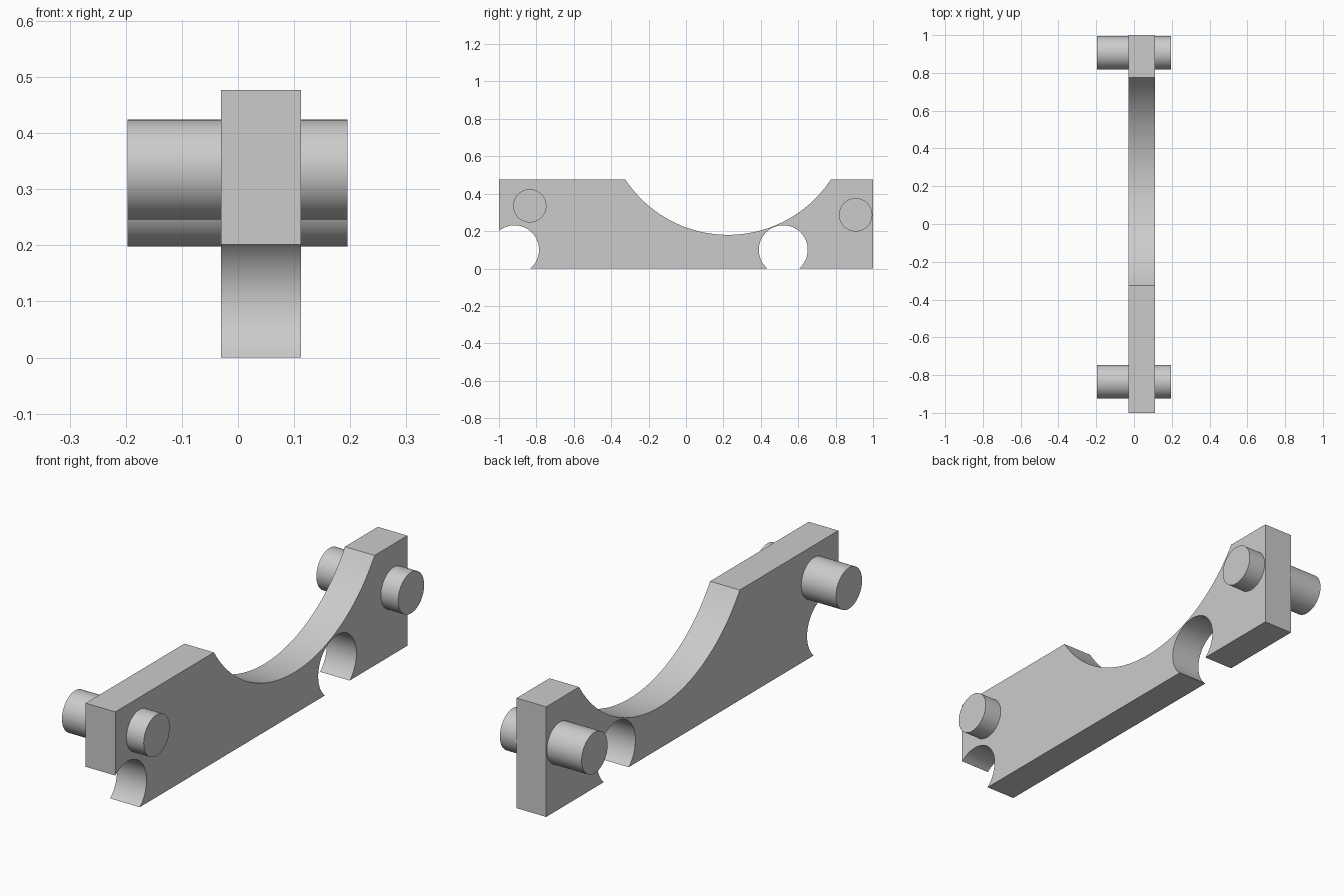
import bpy
import bmesh
from math import sin, cos, asin, acos, pi, radians, sqrt

cube = bpy.data.objects.get("Cube")
if cube:
    bpy.data.objects.remove(cube, do_unlink=True)

# Single grey material
grey = bpy.data.materials.new("plain grey")
grey.use_nodes = True
colour = (0.6, 0.6, 0.6, 1)
grey.diffuse_color = colour
grey.node_tree.nodes["Principled BSDF"].inputs["Base Color"].default_value = colour


def arc(y, z, radius, start, end, steps):
    """Points along an arc in the side (y, z) plane."""
    angles = [start + (end - start) * i / steps for i in range(steps + 1)]
    return [(y + radius * cos(a), z + radius * sin(a)) for a in angles]


def extruded(name, profile, x0, x1):
    """Solid made by sweeping a side profile from x0 to x1."""
    bm = bmesh.new()
    face = bm.faces.new([bm.verts.new((x0, y, z)) for y, z in profile])
    swept = bmesh.ops.extrude_face_region(bm, geom=[face], use_keep_orig=True)
    moved = [v for v in swept["geom"] if isinstance(v, bmesh.types.BMVert)]
    bmesh.ops.translate(bm, verts=moved, vec=(x1 - x0, 0, 0))
    bmesh.ops.recalc_face_normals(bm, faces=bm.faces)
    mesh = bpy.data.meshes.new(name)
    bm.to_mesh(mesh)
    bm.free()
    mesh.materials.append(grey)
    obj = bpy.data.objects.new(name, mesh)
    bpy.context.collection.objects.link(obj)
    bpy.ops.object.select_all(action="DESELECT")
    obj.select_set(True)
    bpy.context.view_layer.objects.active = obj
    bpy.ops.object.shade_smooth_by_angle(angle=radians(30))
    return obj


# Plate outline: two round notches below, one wide saddle above
top = 0.477
notch_r, notch_z = 0.131, 0.1
front_y, rear_y = -0.917, 0.52
dip = asin(notch_z / notch_r)
front_start = acos((-1 - front_y) / notch_r)

half_width, depth = 0.55, 0.297
saddle_r = (half_width ** 2 + depth ** 2) / (2 * depth)
saddle_z = top - depth + saddle_r
saddle_a = asin(half_width / saddle_r)

outline = [(-1, top)]
outline += arc(front_y, notch_z, notch_r, front_start, -dip, 32)
outline += arc(rear_y, notch_z, notch_r, pi + dip, -dip, 48)
outline += [(1, 0), (1, top)]
outline += arc(0.225, saddle_z, saddle_r, saddle_a - pi / 2, -saddle_a - pi / 2, 64)
extruded("plate", outline, -0.03, 0.112)

# Pins passing through the plate
for name, y, z in (("front_pin", -0.835, 0.335), ("rear_pin", 0.907, 0.287)):
    circle = arc(y, z, 0.089, 0, 2 * pi, 64)[:-1]
    extruded(name, circle, -0.197, 0.195)
